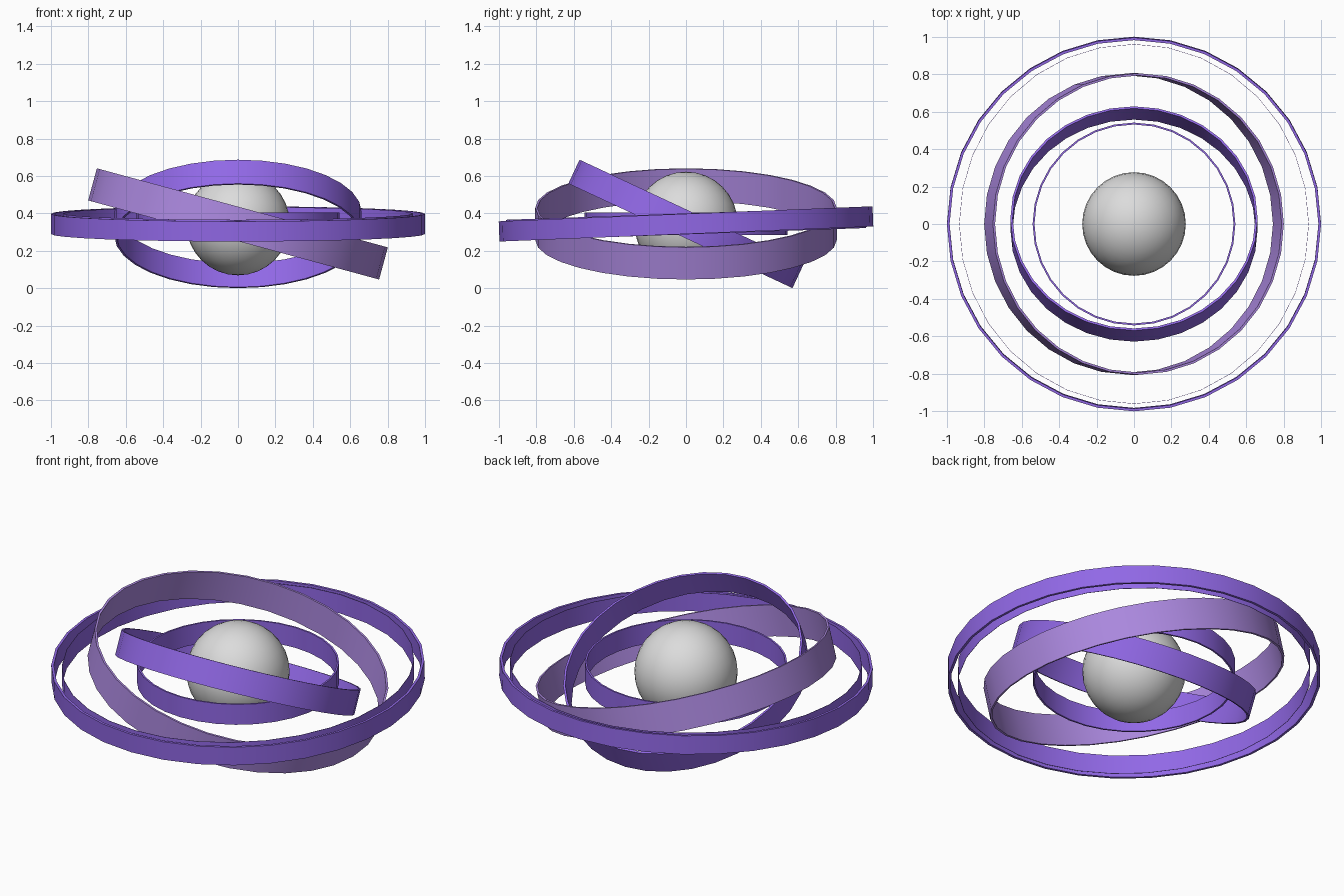
import bpy, bmesh, math
from mathutils import Matrix

if "Cube" in bpy.data.objects:
    bpy.data.objects.remove(bpy.data.objects["Cube"])

CZ = 0.344      # shared centre height
SIDES = 32


def srgb(r, g, b):
    lin = lambda c: c / 12.92 if c <= 0.04045 else ((c + 0.055) / 1.055) ** 2.4
    return tuple(lin(c / 255) for c in (r, g, b)) + (1.0,)


def material(name, rgb):
    m = bpy.data.materials.new(name)
    m.diffuse_color = srgb(*rgb)
    m.use_nodes = True
    m.node_tree.nodes["Principled BSDF"].inputs["Base Color"].default_value = m.diffuse_color
    return m


violet = material("violet", (145, 104, 230))
lilac = material("lilac", (172, 137, 224))
grey = material("light_grey", (220, 220, 220))


def finish(name, bm, mat):
    bmesh.ops.recalc_face_normals(bm, faces=bm.faces)
    me = bpy.data.meshes.new(name)
    bm.to_mesh(me)
    bm.free()
    ob = bpy.data.objects.new(name, me)
    bpy.context.collection.objects.link(ob)
    me.materials.append(mat)
    bpy.ops.object.select_all(action='DESELECT')
    ob.select_set(True)
    bpy.context.view_layer.objects.active = ob
    bpy.ops.object.shade_smooth_by_angle(angle=math.radians(30))
    return ob


def band(name, radius, height, thick, mat, xform=Matrix()):
    """Thin hoop with a rectangular section, transformed about the centre."""
    bm = bmesh.new()
    h = height / 2
    section = [(radius, -h), (radius, h), (radius - thick, h), (radius - thick, -h)]
    loops = []
    for i in range(SIDES):
        a = 2 * math.pi * i / SIDES
        loops.append([bm.verts.new((r * math.cos(a), r * math.sin(a), z)) for r, z in section])
    for i in range(SIDES):
        p, q = loops[i], loops[(i + 1) % SIDES]
        for k in range(4):
            n = (k + 1) % 4
            bm.faces.new((p[k], q[k], q[n], p[n]))
    bmesh.ops.transform(bm, matrix=Matrix.Translation((0, 0, CZ)) @ xform, verts=bm.verts)
    return finish(name, bm, mat)


def tilt(deg, axis):
    return Matrix.Rotation(math.radians(deg), 4, axis)


# Central ball
bm = bmesh.new()
bmesh.ops.create_uvsphere(bm, u_segments=32, v_segments=16, radius=0.277,
                          matrix=Matrix.Translation((0, 0, CZ + 0.002)))
finish("core_sphere", bm, grey)

# Nested hoops, outermost first
band("outer_ring", 1.0, 0.108, 0.014, violet, tilt(2.3, 'X'))
band("wide_ring", 0.806, 0.178, 0.012, lilac, tilt(15.2, 'Y'))
band("tilted_ring", 0.661, 0.141, 0.012, violet, tilt(-25, 'X'))
band("inner_ring", 0.542, 0.12, 0.010, violet)

# Fine upright liner just inside the outer ring, sheared to follow its slope
shear = Matrix.Diagonal((0.935, 0.962, 1, 1))
shear[2][1] = 0.034
band("outer_ring_liner", 1.0, 0.112, 0.002, violet, shear)
